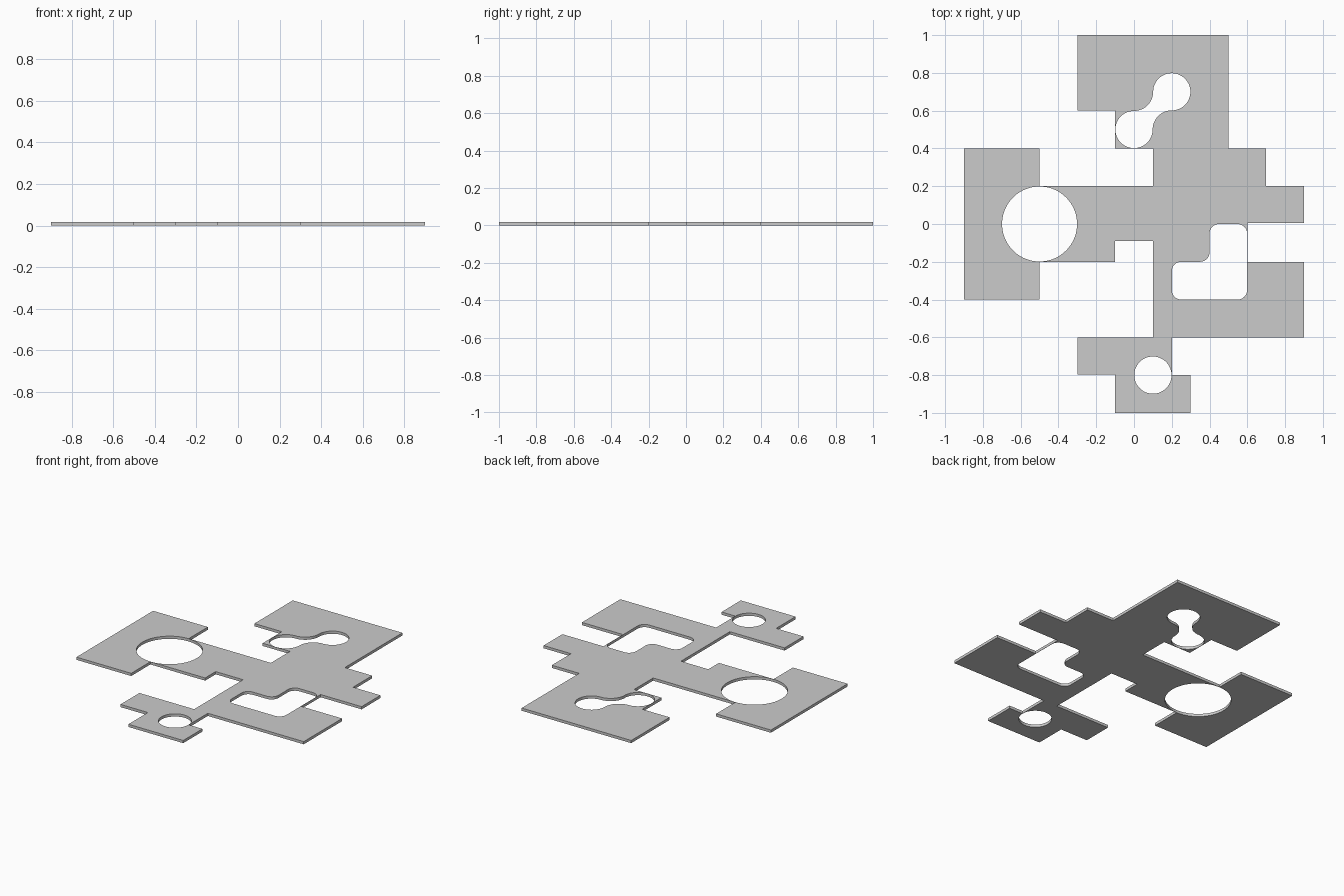
import bpy, bmesh
from math import sin, cos, radians
from mathutils import Vector

if "Cube" in bpy.data.objects:
    bpy.data.objects.remove(bpy.data.objects["Cube"])

THICK = 0.018
GAP = 0.0015   # hairline wall where a hole touches the outer edge


def arc(cx, cy, r, a0, a1, n):
    """Points on an arc, both ends included, angles in degrees."""
    return [(cx + r * cos(radians(a0 + (a1 - a0) * i / n)),
             cy + r * sin(radians(a0 + (a1 - a0) * i / n))) for i in range(n + 1)]


def circle(cx, cy, r, n=64):
    return arc(cx, cy, r, 0, 360, n)[:-1]


def rounded(points, r, n=8):
    """Round every right-angled corner of a polygon."""
    out = []
    for i, p in enumerate(points):
        p = Vector(p)
        a = (Vector(points[i - 1]) - p).normalized() * r
        b = (Vector(points[(i + 1) % len(points)]) - p).normalized() * r
        c = p + a + b
        for k in range(n + 1):
            t = radians(90 * k / n)
            out.append(tuple(c - b * cos(t) - a * sin(t)))
    return out


# stepped outer silhouette
outline = [
    (-0.3, 1), (0.5, 1), (0.5, 0.4), (0.7, 0.4), (0.7, 0.2), (0.9, 0.2),
    (0.9, 0.004), (0.6, 0.004), (0.6, -0.2), (0.9, -0.2), (0.9, -0.6), (0.2, -0.6),
    (0.2, -0.8), (0.3, -0.8), (0.3, -1), (-0.1, -1), (-0.1, -0.797), (-0.3, -0.797),
    (-0.3, -0.6), (0.1, -0.6), (0.1, -0.09), (-0.1, -0.09), (-0.1, -0.2),
    (-0.5, -0.2), (-0.5, -0.4), (-0.9, -0.4), (-0.9, 0.4), (-0.5, 0.4),
    (-0.5, 0.2), (0.1, 0.2), (0.1, 0.4), (-0.1, 0.4), (-0.1, 0.6), (-0.3, 0.6)]

# round holes
big_hole = circle(-0.5, 0, 0.2 - GAP, 96)
small_hole = circle(0.1, -0.8, 0.1 - GAP)

# two round lobes joined by a curved neck
r = 0.1 - GAP
R = 0.1 + GAP
lobed_hole = (arc(0, 0.5, r, 90, 360, 36) + arc(0.2, 0.5, R, 180, 90, 14)[1:-1]
              + arc(0.2, 0.7, r, -90, 180, 36) + arc(0, 0.7, R, 0, -90, 14)[1:-1])

# L-shaped hole with rounded corners
right = 0.6 - GAP
l_hole = rounded([(0.4, 0), (0.4, -0.2), (0.2, -0.2), (0.2, -0.4),
                  (right, -0.4), (right, 0)], 0.05)

# fill between the loops and extrude to a plate
bm = bmesh.new()
for loop in (outline, big_hole, small_hole, lobed_hole, l_hole):
    vs = [bm.verts.new((x, y, 0)) for x, y in loop]
    for i, v in enumerate(vs):
        bm.edges.new((vs[i - 1], v))
bmesh.ops.triangle_fill(bm, use_beauty=True, use_dissolve=False,
                        edges=bm.edges[:], normal=(0, 0, 1))
ext = bmesh.ops.extrude_face_region(bm, geom=bm.faces[:], use_keep_orig=True)
bmesh.ops.translate(bm, vec=(0, 0, THICK),
                    verts=[g for g in ext["geom"] if isinstance(g, bmesh.types.BMVert)])
bmesh.ops.recalc_face_normals(bm, faces=bm.faces[:])
mesh = bpy.data.meshes.new("stepped_plate")
bm.to_mesh(mesh)
bm.free()
plate = bpy.data.objects.new("stepped_plate", mesh)
bpy.context.collection.objects.link(plate)
bpy.context.view_layer.objects.active = plate
plate.select_set(True)
bpy.ops.object.shade_smooth_by_angle(angle=radians(30))
